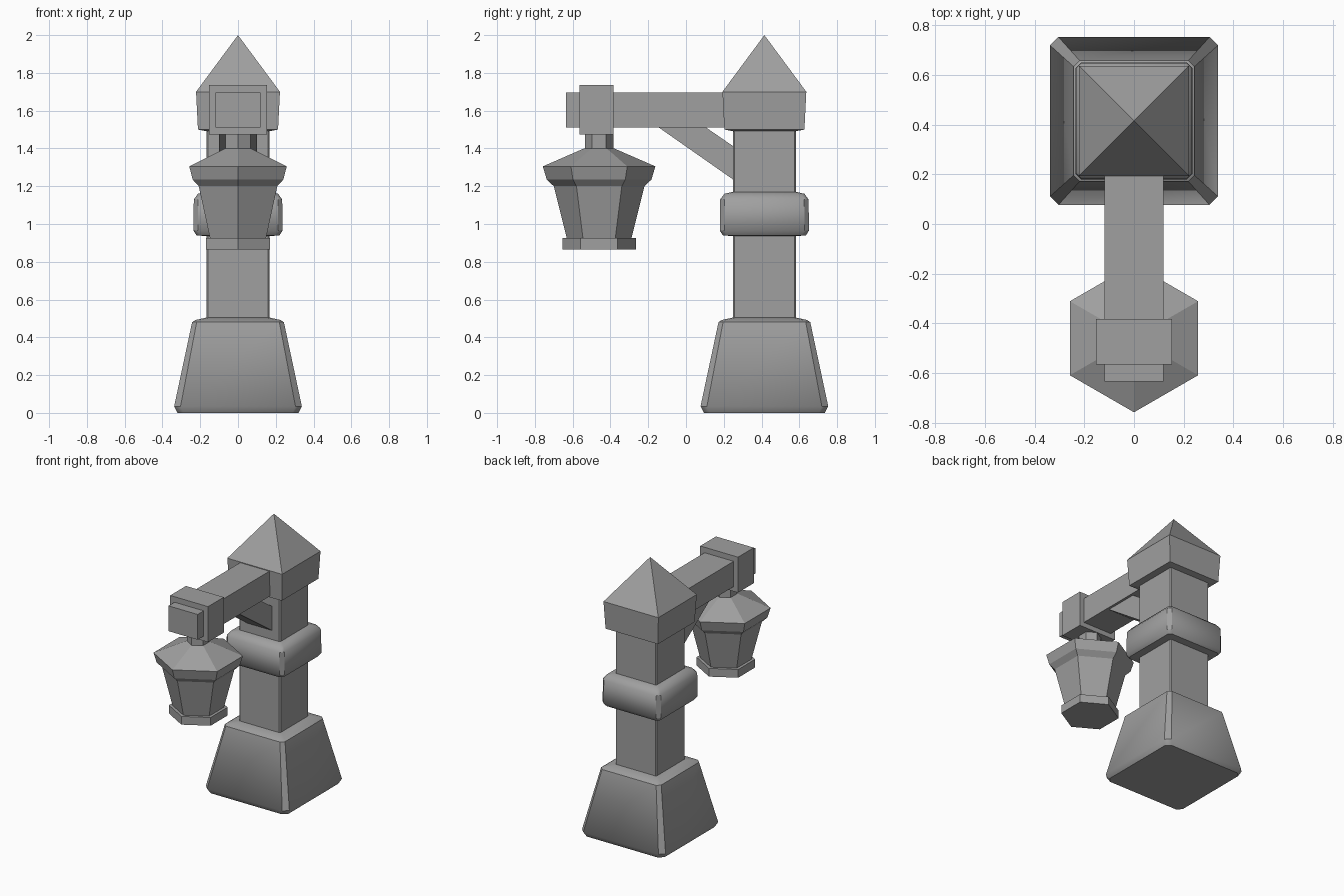
import bpy, bmesh, math
from math import radians

if "Cube" in bpy.data.objects:
    bpy.data.objects.remove(bpy.data.objects["Cube"], do_unlink=True)

stone = bpy.data.materials.new("grey stone")
stone.use_nodes = True
GREY = (0.35, 0.35, 0.35, 1)
stone.diffuse_color = GREY
stone.node_tree.nodes["Principled BSDF"].inputs["Base Color"].default_value = GREY

POST_Y, LAMP_Y = 0.415, -0.46


def finish(name, bm, smooth=None):
    bmesh.ops.recalc_face_normals(bm, faces=bm.faces)
    mesh = bpy.data.meshes.new(name)
    bm.to_mesh(mesh)
    bm.free()
    mesh.materials.append(stone)
    obj = bpy.data.objects.new(name, mesh)
    bpy.context.collection.objects.link(obj)
    if smooth:
        bpy.ops.object.select_all(action='DESELECT')
        obj.select_set(True)
        bpy.context.view_layer.objects.active = obj
        bpy.ops.object.shade_smooth_by_angle(angle=radians(smooth))
    return obj


def loft(name, outline, rings, y, smooth=None):
    """Stack outline(half_width) rings of (half_width, height) and cap both ends."""
    bm = bmesh.new()
    loops = [[bm.verts.new((px, py + y, z)) for px, py in outline(r)] for r, z in rings]
    n = len(loops[0])
    for low, high in zip(loops, loops[1:]):
        for i in range(n):
            j = (i + 1) % n
            bm.faces.new((low[i], low[j], high[j], high[i]))
    bm.faces.new(loops[0])
    bm.faces.new(loops[-1])
    bmesh.ops.remove_doubles(bm, verts=bm.verts, dist=0.0001)
    return finish(name, bm, smooth)


def hexagon(r):
    return [(r * math.sin(i * math.pi / 3), r * math.cos(i * math.pi / 3)) for i in range(6)]


def chamfered(cut):
    """Square outline whose corners are cut by a share of the half width."""
    def outline(h):
        k = h * (1 - cut)
        return [(h, -k), (h, k), (k, h), (-k, h), (-h, k), (-h, -k), (-k, -h), (k, -h)]
    return outline


def square(h):
    return [(h, -h), (h, h), (-h, h), (-h, -h)]


def box(name, half_x, y0, y1, z0, z1):
    return side_prism(name, half_x, [(y0, z0), (y1, z0), (y1, z1), (y0, z1)])


def side_prism(name, half_x, profile):
    bm = bmesh.new()
    face = bm.faces.new([bm.verts.new((-half_x, y, z)) for y, z in profile])
    new = bmesh.ops.extrude_face_region(bm, geom=[face])["geom"]
    bmesh.ops.translate(bm, vec=(2 * half_x, 0, 0),
                        verts=[v for v in new if isinstance(v, bmesh.types.BMVert)])
    return finish(name, bm)


# Post: flared foot, shaft, rounded band, capital with pointed roof
loft("foot", chamfered(0.1),
     [(0.32, 0), (0.338, 0.035), (0.243, 0.48), (0.225, 0.492), (0.165, 0.505)], POST_Y, 40)
loft("shaft", chamfered(0.05), [(0.167, 0.45), (0.167, 1.52)], POST_Y)
loft("band", chamfered(0.1),
     [(0.16, 0.935), (0.22, 0.94), (0.236, 0.965), (0.234, 1.13), (0.212, 1.16), (0.16, 1.172)],
     POST_Y, 40)
loft("capital", square, [(0.16, 1.49), (0.212, 1.5), (0.222, 1.7)], POST_Y)
loft("pointed_roof", square, [(0.222, 1.7), (0.0, 2.0)], POST_Y)

# Arm with end collar and slanted brace
box("arm", 0.118, -0.635, 0.25, 1.51, 1.695)
box("collar", 0.153, -0.565, -0.383, 1.475, 1.735)
side_prism("brace", 0.1, [(-0.15, 1.515), (0.1, 1.515), (0.26, 1.405), (0.26, 1.228)])

# Hexagonal hanging lantern
loft("lantern_neck", hexagon, [(0.075, 1.38), (0.075, 1.48)], LAMP_Y)
loft("lantern_roof", hexagon,
     [(0.24, 1.2), (0.277, 1.235), (0.298, 1.305), (0.08, 1.4)], LAMP_Y)
loft("lantern_body", hexagon, [(0.17, 0.92), (0.24, 1.2)], LAMP_Y)
loft("lantern_rim", hexagon, [(0.195, 0.865), (0.195, 0.925)], LAMP_Y)
